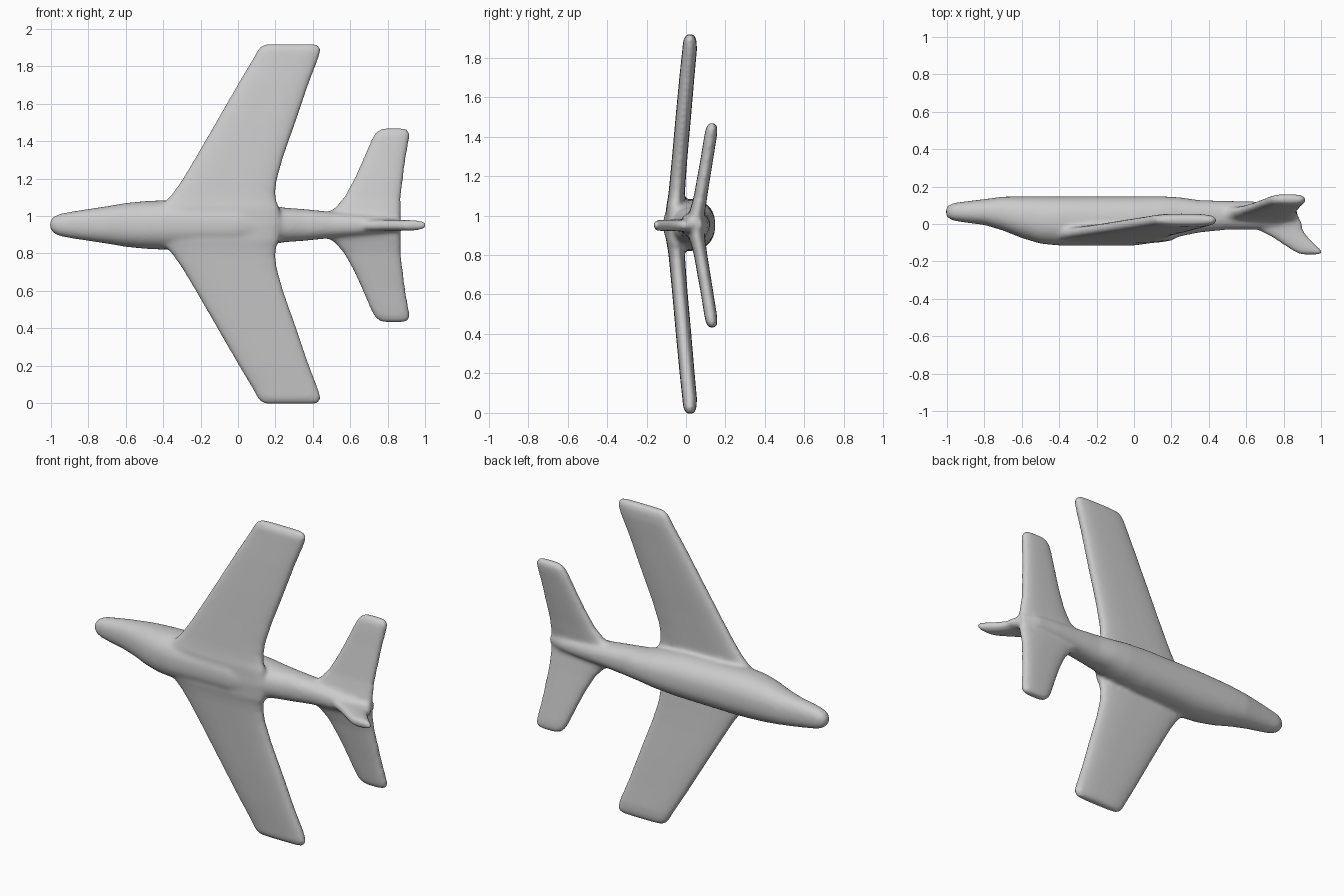
import bpy, bmesh, math
from mathutils import Vector

N = 40  # points per cross-section


def loft(name, rings):
    """rings: (centre, u half-axis, v half-axis, squareness exponent)"""
    bm = bmesh.new()
    loops = []
    for c, u, v, n in rings:
        loop = []
        for i in range(N):
            t = 2 * math.pi * i / N
            ct, st = math.cos(t), math.sin(t)
            a = math.copysign(abs(ct) ** (2 / n), ct)
            b = math.copysign(abs(st) ** (2 / n), st)
            loop.append(bm.verts.new(Vector(c) + Vector(u) * a + Vector(v) * b))
        loops.append(loop)
    for p, q in zip(loops, loops[1:]):
        for i in range(N):
            j = (i + 1) % N
            bm.faces.new((p[i], p[j], q[j], q[i]))
    bm.faces.new(loops[0][::-1])
    bm.faces.new(loops[-1])
    bmesh.ops.recalc_face_normals(bm, faces=bm.faces)
    me = bpy.data.meshes.new(name)
    bm.to_mesh(me)
    bm.free()
    ob = bpy.data.objects.new(name, me)
    bpy.context.collection.objects.link(ob)
    return ob


def surface(name, mid, side, secs, n):
    """Wing-like slab along z. secs: (span, x front, x back, y centre, half thickness)"""
    return loft(name, [(((a + b) / 2, y, mid + side * s), ((b - a) / 2, 0, 0), (0, h, 0), n)
                       for s, a, b, y, h in secs])


# Fuselage: x, half width, y low, y high
body = [(-1.005, .02, .045, .085), (-.985, .045, .025, .105), (-.95, .06, .015, .115),
        (-.88, .073, .005, .123), (-.8, .085, -.005, .133), (-.7, .1, -.035, .146),
        (-.6, .117, -.075, .148), (-.5, .127, -.105, .148), (-.4, .132, -.115, .148),
        (0, .125, -.115, .148), (.15, .11, -.095, .148), (.25, .092, -.065, .142),
        (.35, .085, -.045, .127), (.5, .07, -.03, .123), (.65, .06, -.03, .12),
        (.78, .05, -.02, .11), (.87, .035, .0, .08)]
parts = [loft("fuselage", [((x, (a + b) / 2, .952), (0, 0, w), (0, (b - a) / 2, 0), 2.3)
                           for x, w, a, b in body])]

# Wings and tailplanes, with flared roots and rounded tips
wing = [(0, -.44, .23, -.06, .045), (.09, -.42, .22, -.055, .045), (.125, -.385, .205, -.05, .043),
        (.17, -.345, .2, -.046, .041), (.243, -.295, .21, -.04, .04), (.36, -.225, .243, -.03, .039),
        (.55, -.115, .31, -.013, .039), (.75, .0, .378, .005, .038), (.88, .078, .428, .018, .037),
        (.93, .105, .443, .02, .034), (.953, .125, .435, .021, .024), (.962, .145, .415, .021, .012)]
tail = [(0, .44, .87, .05, .042), (.06, .46, .87, .055, .041), (.09, .515, .87, .062, .038),
        (.15, .567, .87, .074, .034), (.25, .622, .883, .091, .033), (.35, .667, .895, .108, .032),
        (.45, .71, .913, .124, .032), (.49, .732, .918, .13, .03), (.51, .755, .908, .132, .022),
        (.519, .775, .89, .132, .01)]
for side, tag in ((1, "upper"), (-1, "lower")):
    parts.append(surface(tag + "_wing", .957, side, wing, 3))
    parts.append(surface(tag + "_tailplane", .95, side, tail, 2.8))

# Swept fin: y, x front, x back, half thickness
fin = [(.06, .56, .87, .035), (0, .6, .9, .034), (-.03, .66, .902, .03), (-.07, .74, .93, .029),
       (-.12, .815, .98, .028), (-.145, .855, 1.006, .027), (-.163, .89, 1.006, .02)]
parts.append(loft("fin", [(((a + b) / 2, y, .95), ((b - a) / 2, 0, 0), (0, 0, h), 2.8)
                          for y, a, b, h in fin]))

# Fuse everything into one soft skin
for ob in parts:
    ob.select_set(True)
plane = parts[0]
bpy.context.view_layer.objects.active = plane
bpy.ops.object.join()
plane.name = "aeroplane"
rm = plane.modifiers.new("fuse", 'REMESH')
rm.mode = 'VOXEL'
rm.voxel_size = .011
rm.use_smooth_shade = True
sm = plane.modifiers.new("soften", 'SMOOTH')
sm.factor = .5
sm.iterations = 8
